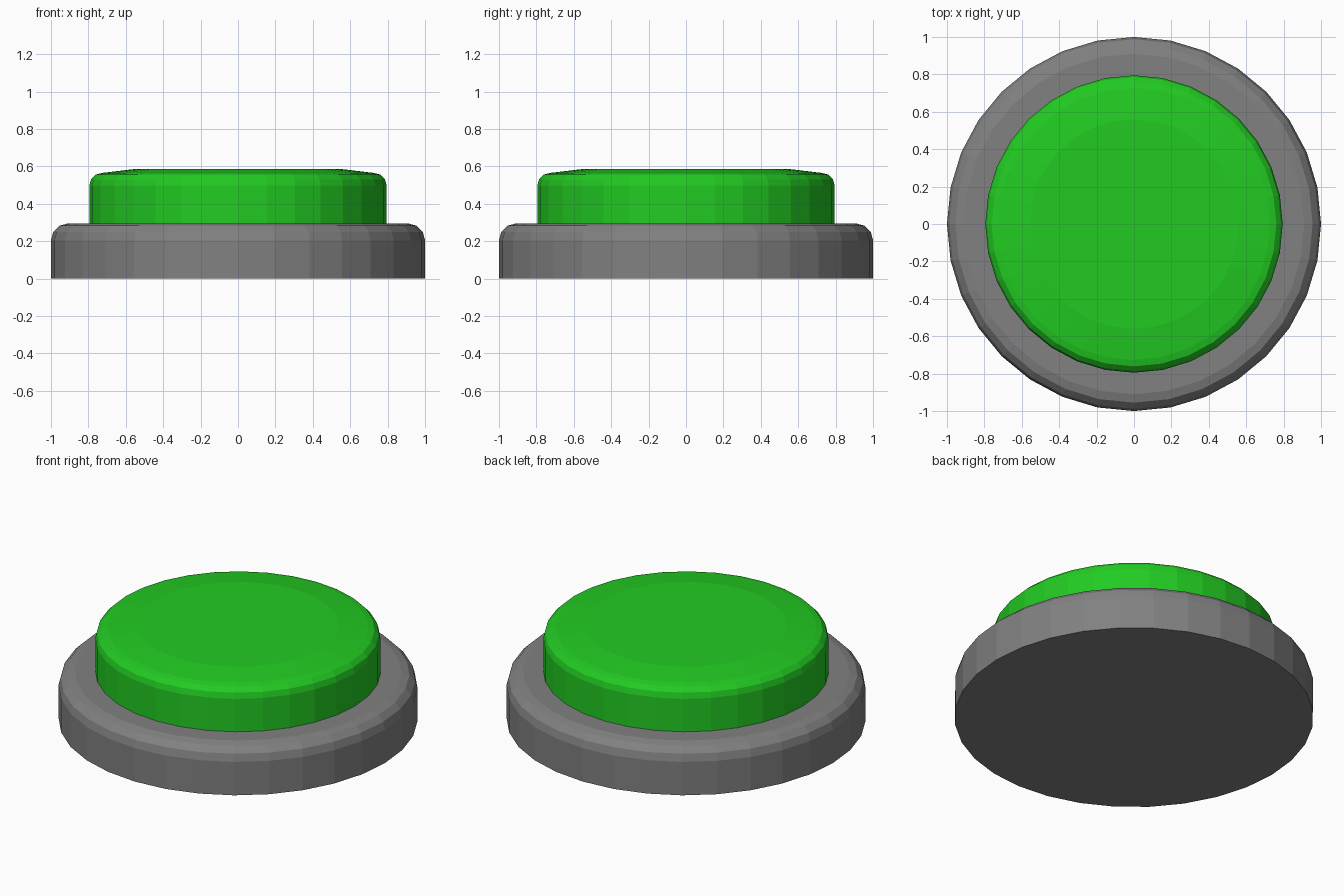
import bpy
import bmesh
from math import cos, sin, tau, radians

SIDES = 32

cube = bpy.data.objects.get("Cube")
if cube:
    bpy.data.objects.remove(cube, do_unlink=True)


def make_material(name, rgb):
    mat = bpy.data.materials.new(name)
    mat.use_nodes = True
    colour = (*rgb, 1.0)
    mat.diffuse_color = colour
    mat.node_tree.nodes["Principled BSDF"].inputs["Base Color"].default_value = colour
    return mat


def rounded_corner(radius, top, size, steps=3):
    """Quarter-round profile from the wall up to the top."""
    return [(radius - size * (1 - cos(tau / 4 * i / steps)),
             top - size * (1 - sin(tau / 4 * i / steps))) for i in range(steps + 1)]


def turned_part(name, profile, mat):
    """Closed solid made by turning a (radius, height) profile about z."""
    bm = bmesh.new()
    rings = [[bm.verts.new((r * cos(tau * i / SIDES), r * sin(tau * i / SIDES), z))
              for i in range(SIDES)] for r, z in profile]
    for low, high in zip(rings, rings[1:]):
        for i in range(SIDES):
            j = (i + 1) % SIDES
            bm.faces.new((low[i], low[j], high[j], high[i]))
    bm.faces.new(rings[0][::-1])
    bm.faces.new(rings[-1])
    mesh = bpy.data.meshes.new(name)
    bm.to_mesh(mesh)
    bm.free()
    mesh.materials.append(mat)
    obj = bpy.data.objects.new(name, mesh)
    bpy.context.collection.objects.link(obj)
    return obj


grey = make_material("housing grey", (0.22, 0.22, 0.22))
green = make_material("button green", (0.016, 0.6, 0.016))

# Round housing with a softened upper rim
turned_part("housing", [(1.0, 0.0)] + rounded_corner(1.0, 0.295, 0.09), grey)

# Push button: straight wall, rounded shoulder, shallow slope to a flat top
turned_part("push_button",
            [(0.795, 0.27)] + rounded_corner(0.795, 0.565, 0.068) + [(0.56, 0.585)],
            green)
